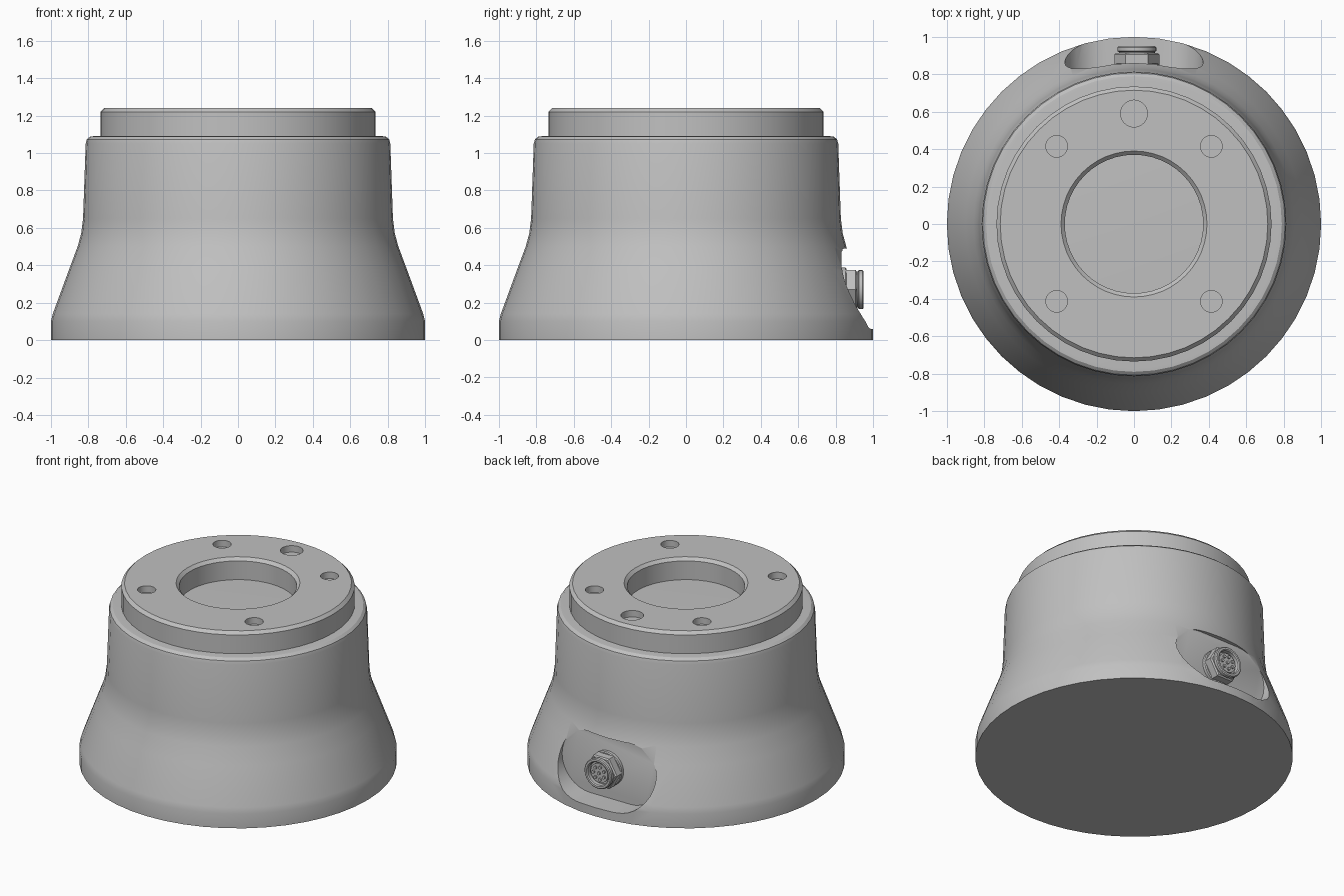
import bpy, bmesh, math
from mathutils import Matrix

cube = bpy.data.objects.get("Cube")
if cube:
    bpy.data.objects.remove(cube, do_unlink=True)

grey = bpy.data.materials.new("light grey metal")
grey.use_nodes = True
colour = (0.53, 0.53, 0.53, 1)
grey.diffuse_color = colour
grey.node_tree.nodes["Principled BSDF"].inputs["Base Color"].default_value = colour

TO_BACK = Matrix.Rotation(-math.pi / 2, 4, 'X')   # turns the z axis towards +y


def make(name, bm):
    bmesh.ops.recalc_face_normals(bm, faces=bm.faces)
    mesh = bpy.data.meshes.new(name)
    bm.to_mesh(mesh)
    bm.free()
    mesh.materials.append(grey)
    ob = bpy.data.objects.new(name, mesh)
    bpy.context.collection.objects.link(ob)
    return ob


def lathe(name, profile, sides, closed=False, matrix=Matrix()):
    """Turn a radius/height profile around z; closed joins its ends into a ring."""
    bm = bmesh.new()
    rings = []
    for r, z in profile:
        rings.append([bm.verts.new((r * math.cos(2 * math.pi * i / sides),
                                    r * math.sin(2 * math.pi * i / sides), z))
                      for i in range(sides)])
    pairs = list(zip(rings, rings[1:]))
    if closed:
        pairs.append((rings[-1], rings[0]))
    else:
        bm.faces.new(rings[0])
        bm.faces.new(rings[-1])
    for a, b in pairs:
        for i in range(sides):
            j = (i + 1) % sides
            bm.faces.new((a[i], a[j], b[j], b[i]))
    bmesh.ops.transform(bm, matrix=matrix, verts=bm.verts)
    return make(name, bm)


def cut(target, cutter):
    mod = target.modifiers.new("cut", 'BOOLEAN')
    mod.operation = 'DIFFERENCE'
    mod.solver = 'EXACT'
    mod.object = cutter
    bpy.context.view_layer.objects.active = target
    bpy.ops.object.modifier_apply(modifier=mod.name)
    bpy.data.objects.remove(cutter, do_unlink=True)


def smooth(ob):
    bpy.ops.object.select_all(action='DESELECT')
    ob.select_set(True)
    bpy.context.view_layer.objects.active = ob
    bpy.ops.object.shade_smooth_by_angle(angle=math.radians(30))


# Flared housing with a rounded shoulder
housing = lathe("housing", [
    (1, 0), (1, 0.1), (0.99, 0.14), (0.9, 0.385), (0.857, 0.5), (0.838, 0.57),
    (0.828, 0.65), (0.814, 1.05), (0.808, 1.073), (0.79, 1.088), (0.77, 1.09)], 48)

# Slot-shaped pocket in the back
POCKET_Z, RADIUS, SPREAD = 0.275, 0.215, 0.155
bm = bmesh.new()
outline = []
for side in (1, -1):
    for i in range(17):
        a = side * math.pi / 2 - math.pi / 2 + math.pi * (i / 16 - 0.5)
        a += math.pi / 2 - side * math.pi / 2 if side > 0 else 0
        outline.append(bm.verts.new((side * SPREAD + RADIUS * math.cos(a), 0.832,
                                     POCKET_Z + RADIUS * math.sin(a))))
face = bm.faces.new(outline)
extruded = bmesh.ops.extrude_face_region(bm, geom=[face])
bmesh.ops.translate(bm, vec=(0, 0.4, 0),
                    verts=[g for g in extruded["geom"] if isinstance(g, bmesh.types.BMVert)])
cut(housing, make("pocket_cutter", bm))

# Mounting flange with a central bore and chamfered rims
flange = lathe("mounting_flange", [
    (0.37, 1.08), (0.735, 1.08), (0.735, 1.22), (0.715, 1.24),
    (0.39, 1.24), (0.37, 1.22)], 48, closed=True)

# Four bolt holes and one larger locating hole
holes = [(x, y, 0.058) for x in (0.413, -0.413) for y in (0.415, -0.413)] + [(0, 0.59, 0.072)]
for x, y, r in holes:
    cut(flange, lathe("hole_cutter", [(r, 1.195), (r, 1.3)], 24,
                      matrix=Matrix.Translation((x, y, 0))))

# Round socket connector standing in the pocket
SEAT = Matrix.Translation((0.015, 0, POCKET_Z - 0.005)) @ TO_BACK
washer = lathe("connector_washer", [(0.118, 0.825), (0.118, 0.852), (0.112, 0.858)], 32, matrix=SEAT)
nut = lathe("connector_nut", [(0.12, 0.85), (0.12, 0.907), (0.11, 0.915)], 6, matrix=SEAT)
sleeve = lathe("connector_sleeve", [
    (0.078, 0.9), (0.096, 0.9), (0.096, 0.92), (0.104, 0.924),
    (0.104, 0.944), (0.098, 0.95), (0.085, 0.95), (0.078, 0.944)], 32, closed=True, matrix=SEAT)
insert = lathe("connector_insert", [(0.066, 0.9), (0.066, 0.932)], 32, matrix=SEAT)
pins = []
for i in range(8):
    reach = 0.043 if i < 7 else 0
    a = 2 * math.pi * i / 7
    place = SEAT @ Matrix.Translation((reach * math.cos(a), reach * math.sin(a), 0))
    pins.append(lathe("contact_pin", [(0.011, 0.92), (0.011, 0.942)], 10, matrix=place))

for ob in [housing, flange, washer, sleeve, insert] + pins:
    smooth(ob)
